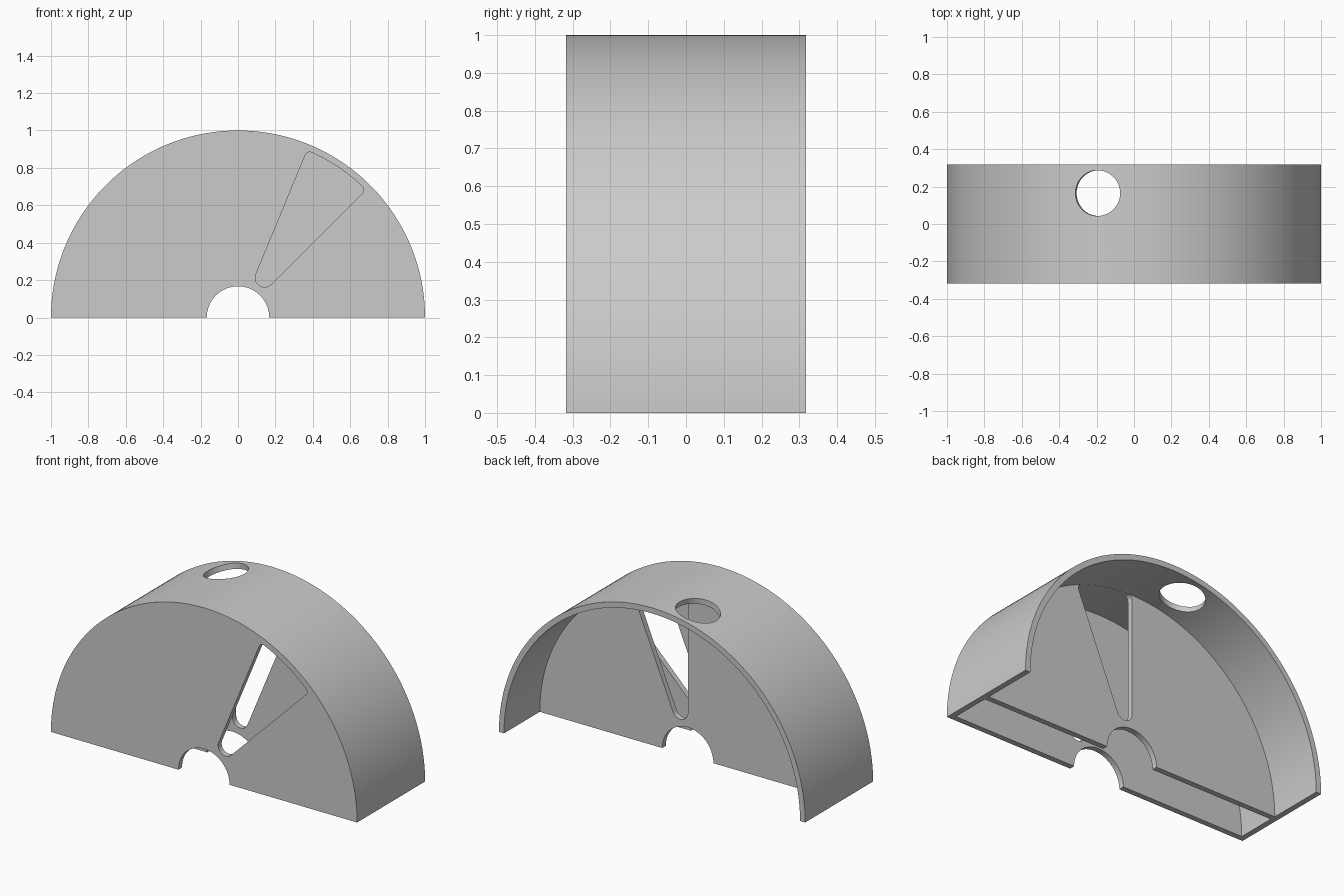
import bpy
import bmesh
from math import sin, cos, pi, radians, sqrt
from mathutils import Matrix, Vector

if "Cube" in bpy.data.objects:
    bpy.data.objects.remove(bpy.data.objects["Cube"], do_unlink=True)

RADIUS, WALL, HALF = 1.0, 0.033, 0.317
INNER = RADIUS - WALL
MID_FRONT, MID_BACK = -0.05, -0.017      # partition plate
SECTOR = radians(22.5)                   # angular width of each window

grey = bpy.data.materials.new("plain grey")
grey.use_nodes = True
grey.diffuse_color = (0.6, 0.6, 0.6, 1)
grey.node_tree.nodes["Principled BSDF"].inputs["Base Color"].default_value = (0.6, 0.6, 0.6, 1)


def arc(cx, cz, r, a0, a1, steps):
    return [(cx + r * cos(a0 + (a1 - a0) * i / steps),
             cz + r * sin(a0 + (a1 - a0) * i / steps)) for i in range(steps + 1)]


def prism(name, outline, y0, y1):
    """Extrude an x-z outline from y0 to y1."""
    bm = bmesh.new()
    face = bm.faces.new([bm.verts.new((x, y0, z)) for x, z in outline])
    out = bmesh.ops.extrude_face_region(bm, geom=[face])
    verts = [v for v in out["geom"] if isinstance(v, bmesh.types.BMVert)]
    bmesh.ops.translate(bm, verts=verts, vec=(0, y1 - y0, 0))
    bmesh.ops.recalc_face_normals(bm, faces=bm.faces)
    mesh = bpy.data.meshes.new(name)
    bm.to_mesh(mesh)
    bm.free()
    obj = bpy.data.objects.new(name, mesh)
    bpy.context.collection.objects.link(obj)
    mesh.materials.append(grey)
    return obj


def disc(r, steps=160):
    return arc(0, 0, r, 0, 2 * pi, steps)[:-1]


def window(start):
    """Wedge with a round tip and two small rounded outer corners."""
    mid, end = start + SECTOR / 2, start + SECTOR
    tip = 0.256
    tip_r = tip * sin(SECTOR / 2)
    outer, f = INNER - 0.0008, 0.025
    reach = outer - f
    along = sqrt(reach ** 2 - f ** 2)
    pts = arc(tip * cos(mid), tip * sin(mid), tip_r, end + pi / 2, start + 1.5 * pi, 16)
    lean = math_angle = pi / 2 - Vector((f, along)).angle(Vector((1, 0)))
    a, b = start + lean, end - lean
    pts += arc(reach * cos(a), reach * sin(a), f, start - pi / 2, a, 6)
    pts += arc(0, 0, outer, a, b, 16)[1:-1]
    pts += arc(reach * cos(b), reach * sin(b), f, b, end + pi / 2, 6)
    return pts


# Half-round housing
housing = prism("housing", arc(0, 0, RADIUS, 0, pi, 96), -HALF, HALF)

# Cavities, shaft hole and windows; the bottom and back stay open
cutters = [
    prism("rear_cavity_cutter", disc(INNER), MID_BACK, HALF + 0.1),
    prism("front_cavity_cutter", disc(INNER), -HALF + WALL, MID_FRONT),
    prism("shaft_hole_cutter", disc(0.167, 64), -HALF - 0.1, HALF + 0.1),
    prism("front_window_cutter", window(radians(45)), -HALF - 0.1, -HALF + 0.1),
    prism("partition_window_cutter", window(radians(67.5)), MID_FRONT - 0.05, MID_BACK + 0.05),
]

# Radial round hole through the top of the shell
top_hole = prism("top_hole_cutter", disc(0.122, 64), 0, 0.5)
top_hole.data.transform(Matrix.Translation((0, 0.165, 0))
                        @ Matrix.Rotation(-SECTOR / 2, 4, 'Y')
                        @ Matrix.Translation((0, 0, 0.7))
                        @ Matrix.Rotation(pi / 2, 4, 'X'))
cutters.append(top_hole)

for cutter in cutters:
    mod = housing.modifiers.new(cutter.name, 'BOOLEAN')
    mod.operation = 'DIFFERENCE'
    mod.solver = 'EXACT'
    mod.object = cutter

# Bake the cuts, then drop the cutters
bpy.context.view_layer.update()
baked = bpy.data.meshes.new_from_object(housing.evaluated_get(bpy.context.evaluated_depsgraph_get()))
housing.modifiers.clear()
housing.data = baked
for cutter in cutters:
    bpy.data.objects.remove(cutter, do_unlink=True)

for obj in bpy.context.selected_objects:
    obj.select_set(False)
housing.select_set(True)
bpy.context.view_layer.objects.active = housing
bpy.ops.object.shade_smooth_by_angle(angle=radians(30))
